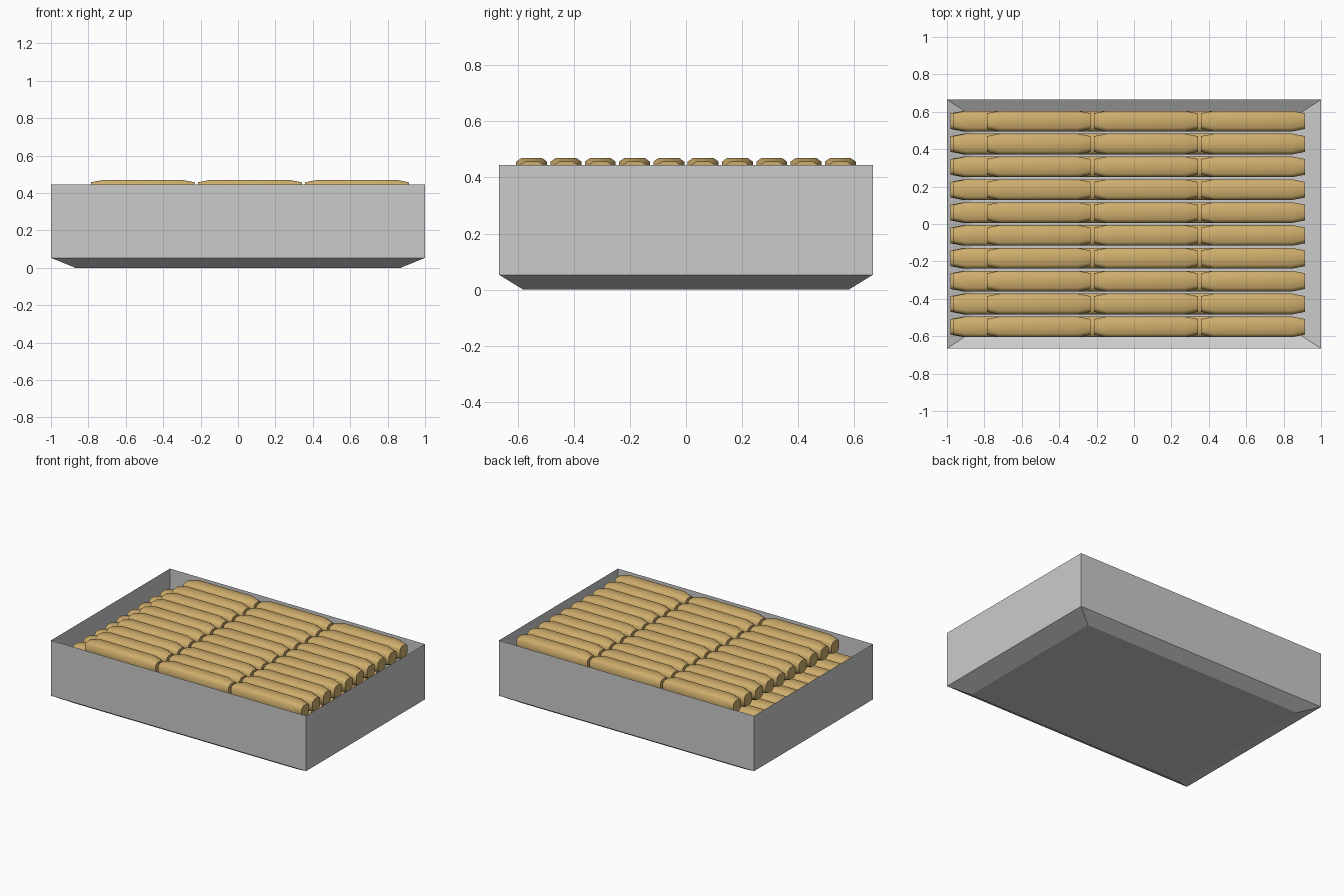
import bpy, bmesh

if "Cube" in bpy.data.objects:
    bpy.data.objects.remove(bpy.data.objects["Cube"])


def make_object(name, bm, mat=None):
    bmesh.ops.recalc_face_normals(bm, faces=bm.faces)
    me = bpy.data.meshes.new(name)
    bm.to_mesh(me)
    bm.free()
    ob = bpy.data.objects.new(name, me)
    bpy.context.collection.objects.link(ob)
    if mat:
        me.materials.append(mat)
    return ob


def skin(bm, rings, cap_start=True, cap_end=True):
    """Join closed rings of points with quads."""
    loops = [[bm.verts.new(p) for p in r] for r in rings]
    n = len(loops[0])
    for a, b in zip(loops, loops[1:]):
        for i in range(n):
            j = (i + 1) % n
            bm.faces.new((a[i], a[j], b[j], b[i]))
    if cap_start:
        bm.faces.new(loops[0][::-1])
    if cap_end:
        bm.faces.new(loops[-1])


# Tray: open thin sheet with a tapered base
def rect(x, y, z):
    return [(-x, -y, z), (x, -y, z), (x, y, z), (-x, y, z)]


bm = bmesh.new()
skin(bm, [rect(0.87, 0.58, 0), rect(1, 0.666, 0.053), rect(1, 0.666, 0.445)],
     cap_end=False)
make_object("tray", bm)

# Bread colour
crust = bpy.data.materials.new("crust")
crust.diffuse_color = (0.62, 0.42, 0.15, 1)
crust.use_nodes = True
crust.node_tree.nodes["Principled BSDF"].inputs["Base Color"].default_value = crust.diffuse_color

# Loaf: chamfered cross-section, tapered towards both ends
LENGTH, WIDTH, HEIGHT = 0.555, 0.11, 0.11


def section(x, inset):
    w, h = WIDTH / 2 - inset, HEIGHT / 2 - inset
    cy, cz = 0.019, 0.014
    return [(x, -w, -h + cz), (x, -w + cy, -h), (x, w - cy, -h), (x, w, -h + cz),
            (x, w, h - cz), (x, w - cy, h), (x, -w + cy, h), (x, -w, h - cz)]


bm = bmesh.new()
e = LENGTH / 2
skin(bm, [section(-e, 0.013), section(-e + 0.068, 0),
          section(e - 0.068, 0), section(e, 0.013)])
loaf = make_object("loaf", bm, crust)
bpy.context.view_layer.objects.active = loaf
loaf.select_set(True)
bpy.ops.object.shade_smooth_by_angle(angle=0.96)
loaf_mesh = loaf.data
bpy.data.objects.remove(loaf)

# Four stacked layers of loaves: (left edge, top height)
layers = [(-0.88, 0.125), (-0.98, 0.24), (-0.968, 0.355), (-0.787, 0.47)]
for k, (left, top) in enumerate(layers):
    for row in range(10):
        for col in range(3):
            ob = bpy.data.objects.new(f"loaf_{k}_{row}_{col}", loaf_mesh)
            ob.location = (left + LENGTH / 2 + col * 0.573,
                           (row - 4.5) * 0.1222, top - HEIGHT / 2)
            bpy.context.collection.objects.link(ob)
